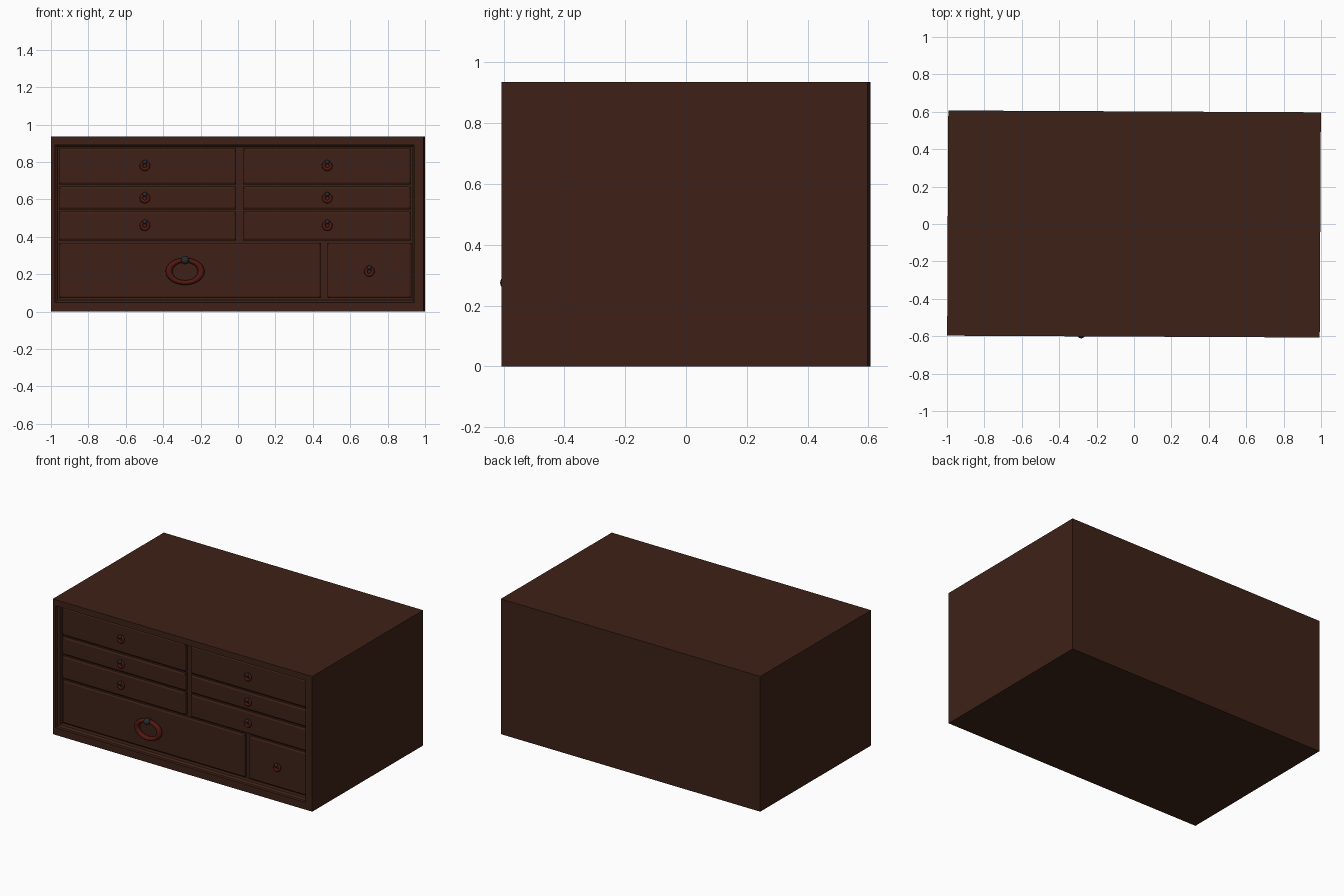
import bpy, bmesh, math
from mathutils import Matrix

if "Cube" in bpy.data.objects:
    bpy.data.objects.remove(bpy.data.objects["Cube"])

TURN = Matrix.Rotation(-0.005, 4, 'Z')   # the chest stands very slightly turned


def material(name, r, g, b):
    m = bpy.data.materials.new(name)
    m.diffuse_color = (r, g, b, 1)
    m.use_nodes = True
    m.node_tree.nodes["Principled BSDF"].inputs["Base Color"].default_value = m.diffuse_color
    return m


wood = material("dark_wood", 0.048, 0.0155, 0.0085)
red = material("red_ring", 0.085, 0.009, 0.005)
iron = material("dark_iron", 0.022, 0.024, 0.028)


def finish(name, bm, mat, smooth=False):
    bmesh.ops.recalc_face_normals(bm, faces=bm.faces)
    me = bpy.data.meshes.new(name)
    bm.to_mesh(me)
    bm.free()
    me.materials.append(mat)
    for p in me.polygons:
        p.use_smooth = smooth
    ob = bpy.data.objects.new(name, me)
    bpy.context.collection.objects.link(ob)
    ob.matrix_world = TURN
    return ob


def loft(name, rects, mat):
    """Skin a row of x/z rectangles placed along y, capped at both ends."""
    bm = bmesh.new()
    loops = [[bm.verts.new(c) for c in ((x0, y, z0), (x1, y, z0), (x1, y, z1), (x0, y, z1))]
             for x0, x1, z0, z1, y in rects]
    for a, b in zip(loops, loops[1:]):
        for i in range(4):
            j = (i + 1) % 4
            bm.faces.new((a[i], a[j], b[j], b[i]))
    bm.faces.new(loops[0])
    bm.faces.new(loops[-1])
    return finish(name, bm, mat)


def ring(name, x, y, z, major, minor, squash, n=32, m=12):
    bm = bmesh.new()
    vs = []
    for i in range(n):
        a = math.tau * i / n
        for k in range(m):
            b = math.tau * k / m
            r = major + minor * math.cos(b)
            vs.append(bm.verts.new((x + r * math.cos(a), y + minor * math.sin(b),
                                    z + r * math.sin(a) * squash)))
    for i in range(n):
        for k in range(m):
            i2, k2 = (i + 1) % n, (k + 1) % m
            bm.faces.new([vs[p * m + q] for p, q in ((i, k), (i2, k), (i2, k2), (i, k2))])
    finish(name, bm, red, True)


def mount(name, x, y, z, r):
    # round-headed pin that carries the ring, with its stem into the drawer
    bm = bmesh.new()
    bmesh.ops.create_uvsphere(bm, u_segments=16, v_segments=10, radius=r,
                              matrix=Matrix.Translation((x, y, z)))
    depth = y + FACE * -1
    bmesh.ops.create_cone(bm, cap_ends=True, segments=12, radius1=r * 0.6, radius2=r * 0.6,
                          depth=abs(depth) + 0.004,
                          matrix=Matrix.Translation((x, (y + FACE) / 2, z))
                          @ Matrix.Rotation(math.pi / 2, 4, 'X'))
    ob = finish(name, bm, iron, True)
    bpy.context.view_layer.objects.active = ob
    ob.select_set(True)
    bpy.ops.object.shade_smooth_by_angle()
    ob.select_set(False)


# chest body with a stepped recess in the front
W, D, H = 0.996, 0.602, 0.935
PANEL, FACE = -0.54, -0.56
loft("chest_body", [
    (-W, W, 0, H, D), (-W, W, 0, H, -D),
    (-0.975, 0.945, 0.05, 0.892, -D),
    (-0.975, 0.945, 0.05, 0.892, -0.58),
    (-0.962, 0.935, 0.062, 0.88, -0.57),
    (-0.962, 0.935, 0.062, 0.88, PANEL)], wood)

# drawers: x0, x1, z0, z1, handle x, handle z
rows = [(0.68, 0.872, 0.78), (0.547, 0.668, 0.607), (0.38, 0.535, 0.46)]
drawers = []
for z0, z1, hz in rows:
    drawers.append((-0.955, -0.007, z0, z1, -0.495, hz))
    drawers.append((0.03, 0.928, z0, z1, 0.48, hz))
drawers.append((0.48, 0.93, 0.072, 0.368, 0.705, 0.215))
drawers.append((-0.953, 0.447, 0.072, 0.368, -0.28, 0.215))

for i, (x0, x1, z0, z1, hx, hz) in enumerate(drawers, 1):
    b = 0.01
    loft(f"drawer_{i}", [(x0, x1, z0, z1, PANEL + 0.005), (x0, x1, z0, z1, FACE + 0.006),
                         (x0 + b, x1 - b, z0 + b, z1 - b, FACE)], wood)
    if i < len(drawers):
        ring(f"small_ring_{i}", hx, FACE - 0.012, hz, 0.019, 0.009, 1, 20, 10)
        mount(f"small_mount_{i}", hx, FACE - 0.022, hz + 0.02, 0.012)
    else:
        ring("large_ring", hx, FACE - 0.018, hz, 0.086, 0.018, 0.7)
        mount("large_mount", hx, -0.591, hz + 0.06, 0.022)
